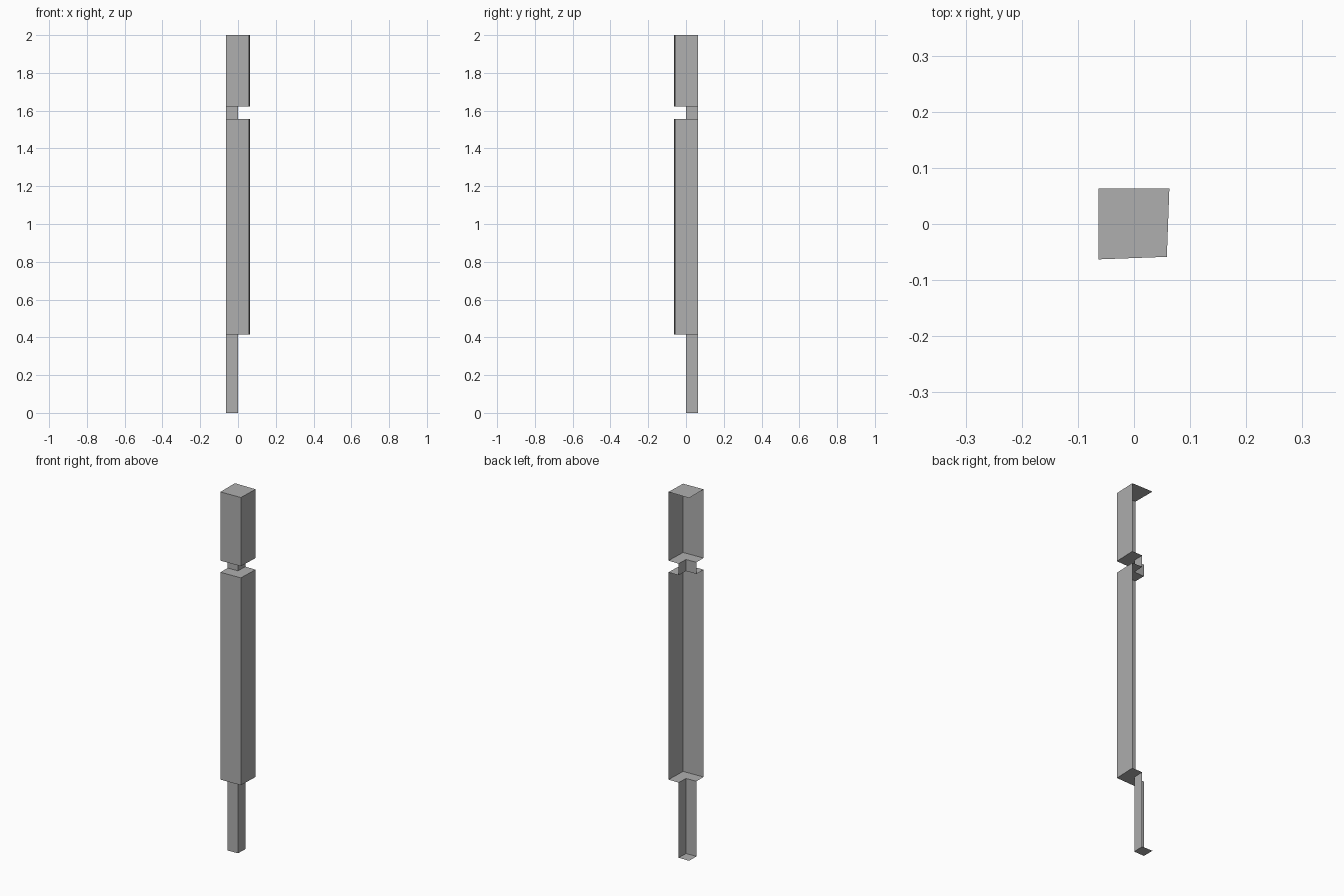
import bpy
import bmesh

if "Cube" in bpy.data.objects:
    bpy.data.objects.remove(bpy.data.objects["Cube"])

# Post is an open corner shell: only front and right sides, top and bottom caps
R = 0.063
ANCHOR = (-R, R)                                  # open back-left corner
OUTER = [(-R, -R), (0.0585, -0.0585), (R, R)]     # slightly skewed front / right sides

# (height, scale about the anchor corner), bottom to top
N = 0.51
LEVELS = [(0, N), (.414, N), (.414, 1), (1.557, 1),
          (1.557, N), (1.621, N), (1.621, 1), (2, 1)]

bm = bmesh.new()


def section(z, s):
    return [bm.verts.new((ANCHOR[0] + (x - ANCHOR[0]) * s,
                          ANCHOR[1] + (y - ANCHOR[1]) * s, z)) for x, y in OUTER]


rows = [section(z, s) for z, s in LEVELS]

# Sides and step ledges
for low, high in zip(rows, rows[1:]):
    for i in range(2):
        bm.faces.new((low[i], low[i + 1], high[i + 1], high[i]))

# Top and bottom caps
bm.faces.new(rows[-1] + [bm.verts.new((*ANCHOR, LEVELS[-1][0]))])
bm.faces.new([bm.verts.new((*ANCHOR, LEVELS[0][0]))] + rows[0][::-1])

mesh = bpy.data.meshes.new("corner_post")
bm.to_mesh(mesh)
bm.free()

# Dark grey finish
grey = bpy.data.materials.new("dark_grey")
grey.diffuse_color = (0.43, 0.43, 0.43, 1)
grey.use_nodes = True
grey.node_tree.nodes["Principled BSDF"].inputs["Base Color"].default_value = grey.diffuse_color
mesh.materials.append(grey)
bpy.context.collection.objects.link(bpy.data.objects.new("corner_post", mesh))
